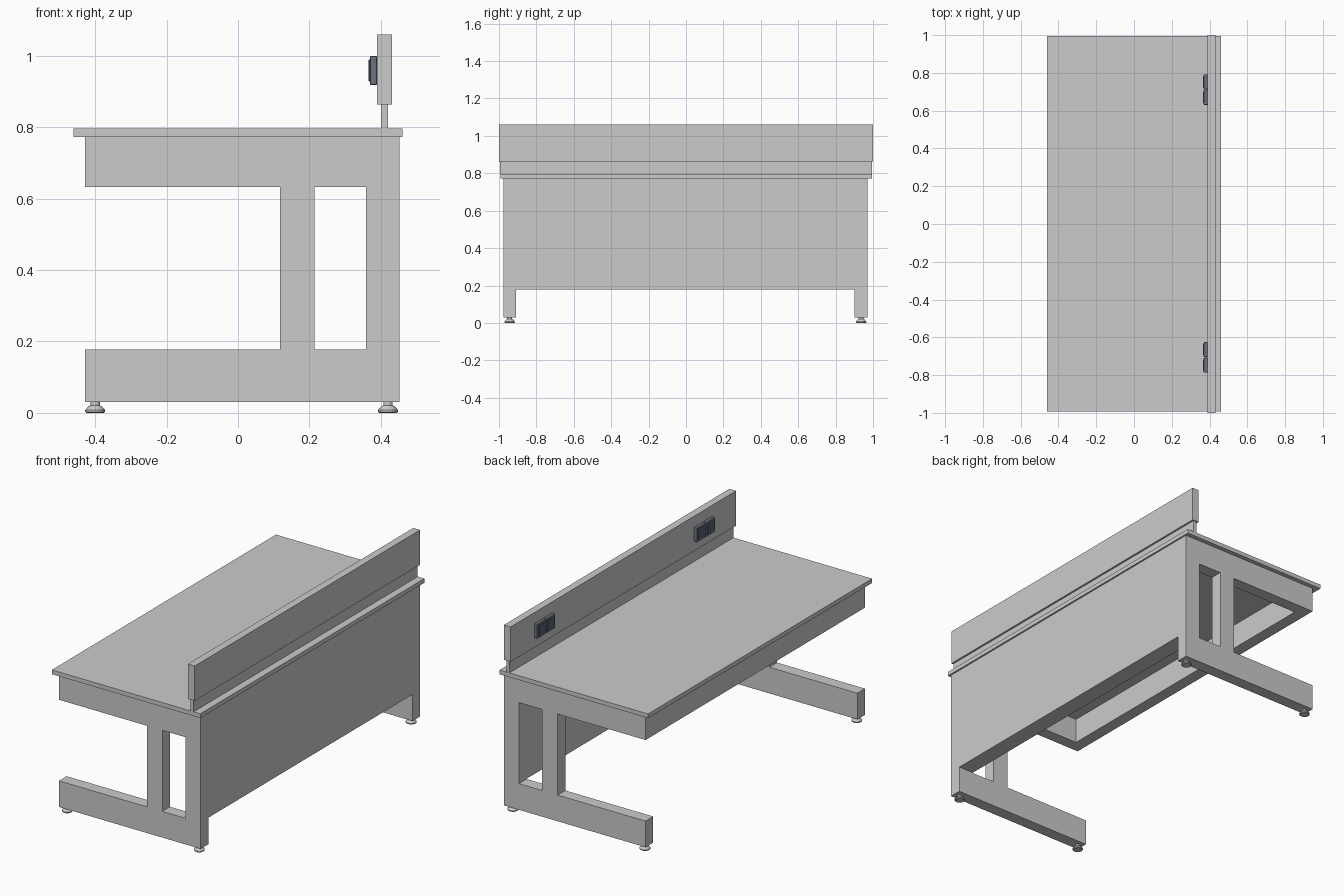
import bpy, bmesh
from math import cos, sin, pi

if "Cube" in bpy.data.objects:
    bpy.data.objects.remove(bpy.data.objects["Cube"])


def finish(name, bm, mat=None):
    bmesh.ops.recalc_face_normals(bm, faces=bm.faces)
    me = bpy.data.meshes.new(name)
    bm.to_mesh(me)
    bm.free()
    ob = bpy.data.objects.new(name, me)
    bpy.context.collection.objects.link(ob)
    if mat:
        me.materials.append(mat)
    return ob


def box(name, x, y, z, mat=None, bevel=0):
    bm = bmesh.new()
    bmesh.ops.create_cube(bm, size=1)
    for v in bm.verts:
        v.co = [(a + b) / 2 + c * (b - a) for (a, b), c in zip((x, y, z), v.co)]
    ob = finish(name, bm, mat)
    if bevel:
        m = ob.modifiers.new("bevel", 'BEVEL')
        m.width, m.segments = bevel, 2
    return ob


def side_frame(name, y0, y1):
    # C-shaped side with a window, made as a grid of cells and extruded
    xs = [-0.428, 0.118, 0.214, 0.358, 0.452]
    zs = [0.03, 0.177, 0.632, 0.773]
    bm = bmesh.new()
    grid = [[bm.verts.new((x, y0, z)) for z in zs] for x in xs]
    for i in range(4):
        for j in range(3):
            if j == 1 and i in (0, 2):
                continue
            bm.faces.new((grid[i][j], grid[i+1][j], grid[i+1][j+1], grid[i][j+1]))
    ext = bmesh.ops.extrude_face_region(bm, geom=bm.faces[:], use_keep_orig=True)
    for v in ext["geom"]:
        if isinstance(v, bmesh.types.BMVert):
            v.co.y = y1
    bmesh.ops.dissolve_limit(bm, angle_limit=0.01, verts=bm.verts, edges=bm.edges)
    return finish(name, bm)


def foot(name, x, y, n=16):
    # levelling foot: stacked rings
    profile = [(0.024, 0), (0.028, 0.003), (0.028, 0.008), (0.018, 0.019),
               (0.013, 0.021), (0.013, 0.031)]
    bm = bmesh.new()
    rings = [[bm.verts.new((x + r * cos(2*pi*k/n), y + r * sin(2*pi*k/n), z))
              for k in range(n)] for r, z in profile]
    for a, b in zip(rings, rings[1:]):
        for k in range(n):
            bm.faces.new((a[k], a[(k+1) % n], b[(k+1) % n], b[k]))
    bm.faces.new(rings[0])
    bm.faces.new(rings[-1])
    return finish(name, bm)


def material(name, col):
    m = bpy.data.materials.new(name)
    m.diffuse_color = (*col, 1)
    m.use_nodes = True
    m.node_tree.nodes["Principled BSDF"].inputs["Base Color"].default_value = m.diffuse_color
    return m


frame_mat = material("socket_frame", (0.15, 0.17, 0.22))
plate_mat = material("socket_plate", (0.10, 0.12, 0.16))

# Worktop, side frames and the panels between them
box("worktop", (-0.461, 0.461), (-0.993, 0.995), (0.773, 0.797))
side_frame("side_frame_a", -0.977, -0.909)
side_frame("side_frame_b", 0.902, 0.970)
box("modesty_panel", (0.358, 0.452), (-0.909, 0.902), (0.179, 0.773))
box("front_apron", (-0.428, -0.36), (-0.909, 0.902), (0.632, 0.773))

# Raised back rail
box("back_rail_support", (0.40, 0.42), (-0.994, 0.994), (0.797, 0.864))
box("back_rail", (0.389, 0.431), (-1, 1), (0.864, 1.06))

# Double sockets on the rail
for i, start in enumerate((-0.787, 0.630)):
    for j in range(2):
        y = start + j * 0.082
        box(f"socket_{i}_{j}", (0.369, 0.390), (y, y + 0.08), (0.918, 1.0), frame_mat, 0.005)
        box(f"socket_plate_{i}_{j}", (0.366, 0.375), (y + 0.01, y + 0.07),
            (0.928, 0.99), plate_mat, 0.002)

# Levelling feet
for x in (-0.40, 0.42):
    for y in (-0.943, 0.936):
        foot(f"foot_{x}_{y}", x, y)
